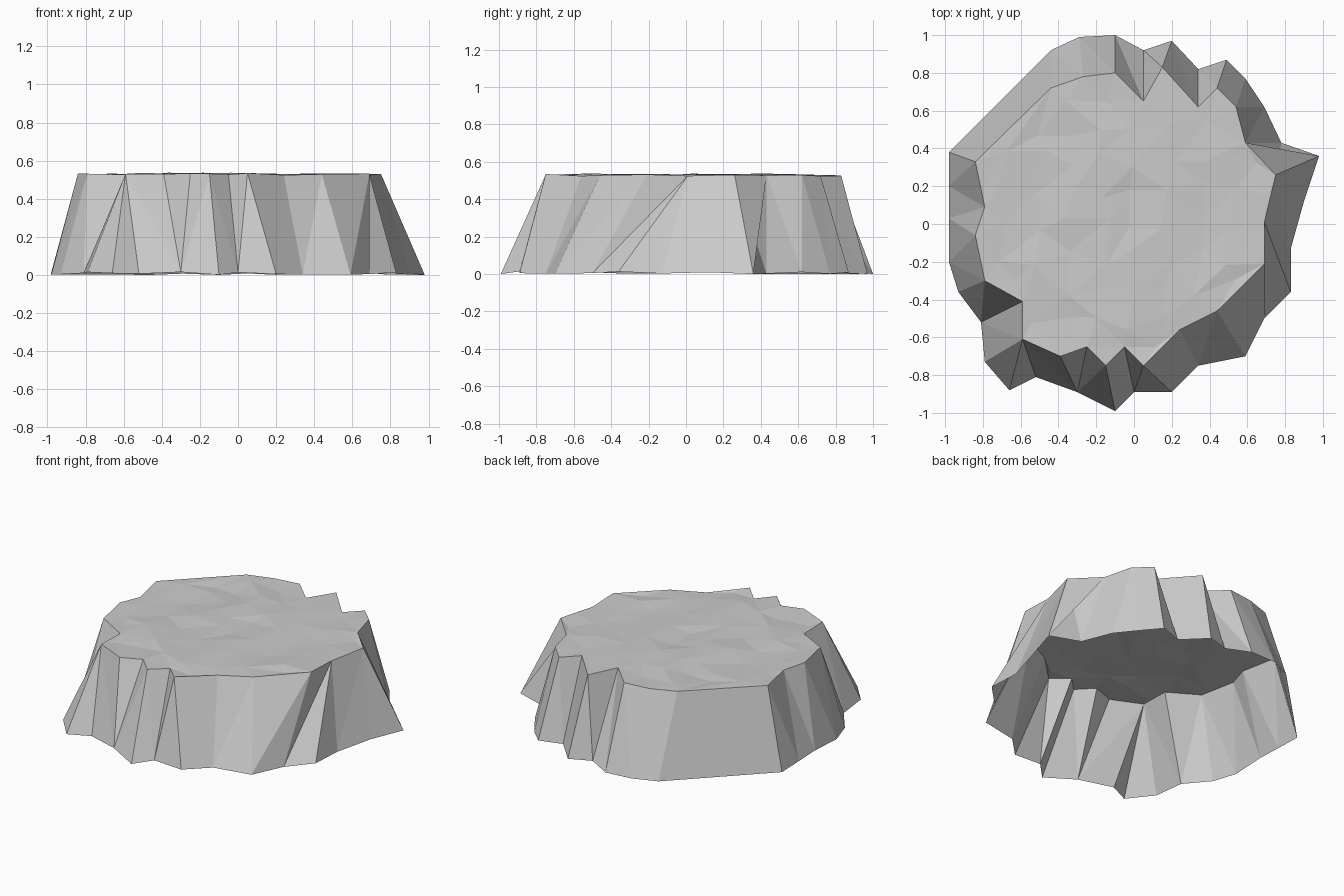
import bpy
import bmesh
import random
from mathutils import Vector, geometry

random.seed(7)
if "Cube" in bpy.data.objects:
    bpy.data.objects.remove(bpy.data.objects["Cube"], do_unlink=True)

# Plain grey rock
stone = bpy.data.materials.new("grey stone")
stone.use_nodes = True
grey = (0.6, 0.6, 0.6, 1)
stone.diffuse_color = grey
stone.node_tree.nodes["Principled BSDF"].inputs["Base Color"].default_value = grey

# Ground outline and plateau rim, counter-clockwise, in hundredths of a unit
GROUND = [(98, 36), (78, 43), (69, 62), (59, 77), (49, 87), (34, 82), (20, 97),
          (5, 92), (-10, 100), (-29, 99), (-44, 92), (-98, 38), (-98, 20),
          (-98, 3), (-98, -20), (-93, -36), (-81, -52), (-79, -73), (-66, -88),
          (-52, -81), (-30, -89), (-10, -99), (0, -89), (20, -89), (34, -75),
          (59, -70), (69, -50), (83, -36), (83, -13), (90, 12)]
RIM = [(75, 26), (59, 43), (54, 62), (44, 72), (34, 62), (15, 83), (5, 65),
       (-10, 80), (-27, 78), (-44, 72), (-84, 33), (-79, 9), (-84, -6),
       (-79, -30), (-59, -41), (-59, -61), (-39, -70), (-25, -65), (-15, -75),
       (-5, -65), (5, -75), (24, -56), (44, -46), (69, -21), (69, 1)]

# Order in which the wall strip steps along the ground (g) and the rim (r)
STEPS = ("grgrgrg" "grgrgrgr" "grgrgr" "grgrgr" "ggrrggg"
         "grrrggrrgrgrgr" "grggrggr")


def ring(outline, low, high):
    """Outline points with slightly uneven heights."""
    return [Vector((x / 100, y / 100, random.uniform(low, high))) for x, y in outline]


def make_object(name, bm):
    """Turn a bmesh into a flat-shaded stone object."""
    mesh = bpy.data.meshes.new(name)
    bm.to_mesh(mesh)
    bm.free()
    mesh.materials.append(stone)
    obj = bpy.data.objects.new(name, mesh)
    bpy.context.collection.objects.link(obj)
    return obj


ground = ring(GROUND, 0.0, 0.016)
ground[0].z = 0.0
rim = ring(RIM, 0.523, 0.535)

# Faceted cliff wall, open underneath
bm = bmesh.new()
low = [bm.verts.new(p) for p in ground]
top = [bm.verts.new(p) for p in rim]
g = r = 0
for step in STEPS:
    a, b = low[g % len(low)], top[r % len(top)]
    if step == "g":
        g += 1
        bm.faces.new((a, low[g % len(low)], b))
    else:
        r += 1
        bm.faces.new((a, top[r % len(top)], b))
make_object("cliff_wall", bm)

# Gently uneven plateau, triangulated inside the rim
points = list(rim)
cell = 0.17
for i in range(-5, 6):
    for j in range(-5, 6):
        p = Vector((i * cell + random.uniform(-0.05, 0.05),
                    j * cell + random.uniform(-0.05, 0.05),
                    random.uniform(0.519, 0.537)))
        # keep points clear of the rim so that no slivers form
        if min((p - q).length for q in rim) > cell / 2:
            points.append(p)
loop = list(range(len(rim)))
flat, _, tris, origins, _, _ = geometry.delaunay_2d_cdt(
    [p.xy for p in points], [], [loop], 1, 1e-5)
bm = bmesh.new()
verts = [bm.verts.new((p.x, p.y, points[src[0]].z if src else 0.53))
         for p, src in zip(flat, origins)]
for tri in tris:
    bm.faces.new([verts[k] for k in tri])
loose = [v for v in bm.verts if not v.link_faces]
bmesh.ops.delete(bm, geom=loose, context="VERTS")
make_object("plateau_top", bm)
